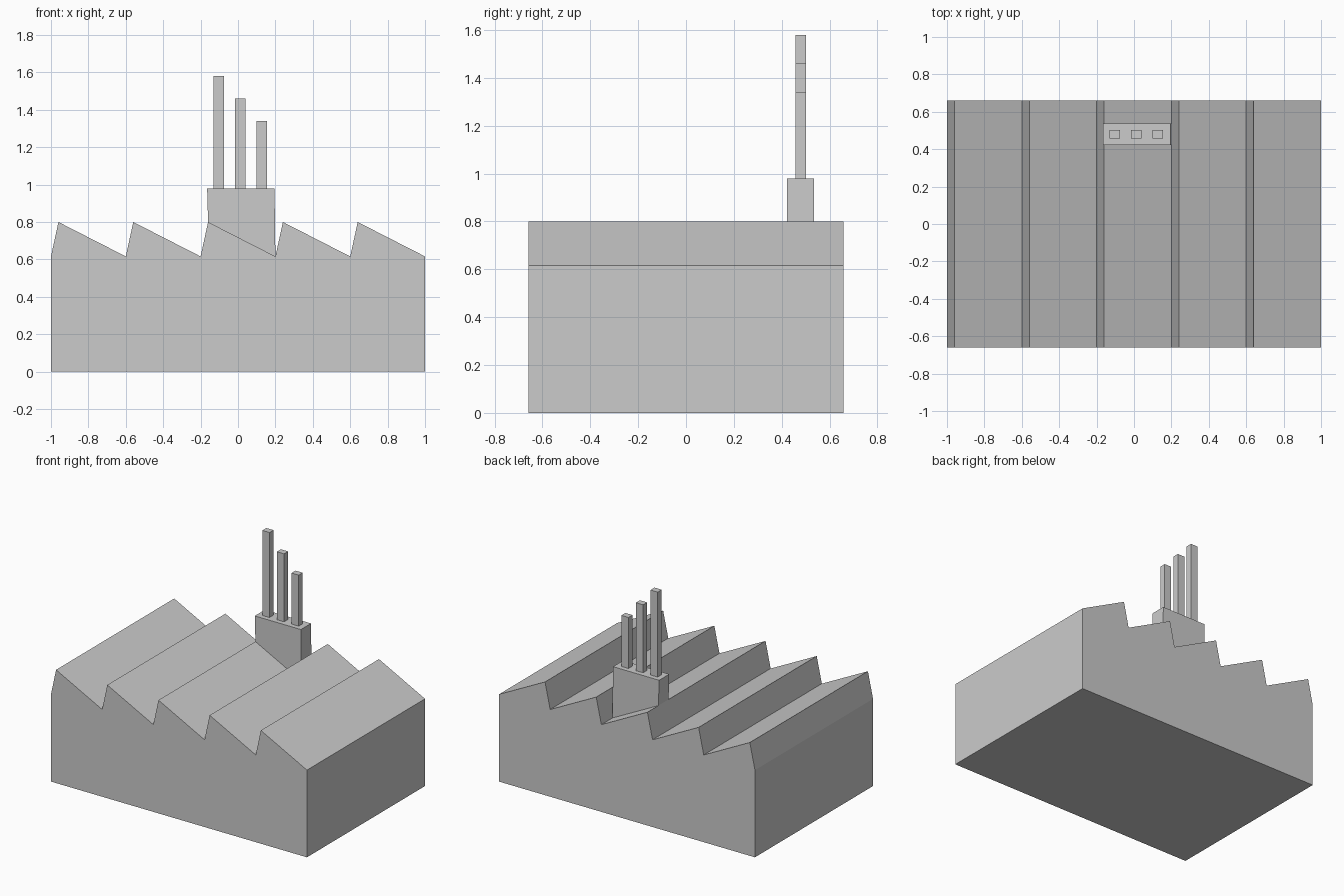
import bpy

if "Cube" in bpy.data.objects:
    bpy.data.objects.remove(bpy.data.objects["Cube"])


def extrude_profile(name, profile, y0, y1):
    """Closed prism from an XZ outline, extruded along y."""
    n = len(profile)
    verts = [(x, y, z) for y in (y0, y1) for x, z in profile]
    faces = [tuple(range(n)), tuple(range(2 * n - 1, n - 1, -1))]
    faces += [((i + 1) % n, i, i + n, (i + 1) % n + n) for i in range(n)]
    mesh = bpy.data.meshes.new(name)
    mesh.from_pydata(verts, [], faces)
    mesh.update()
    obj = bpy.data.objects.new(name, mesh)
    bpy.context.collection.objects.link(obj)
    return obj


VALLEY, PEAK = 0.616, 0.80
BAY, BAYS = 0.4, 5

# Factory hall with sawtooth roof (outline runs counter-clockwise seen from the front)
outline = [(-1, 0), (1, 0), (1, VALLEY)]
for i in reversed(range(BAYS)):
    left = -1 + i * BAY
    outline += [(left + 0.04, PEAK), (left, VALLEY)]
extrude_profile("factory_hall", outline, -0.659, 0.659)

# Chimney base resting on the slope of the middle bay
base = [(-0.16, PEAK), (0.2, VALLEY), (0.195, 0.98), (-0.165, 0.98)]
extrude_profile("chimney_base", base, 0.423, 0.536)

# Three square chimneys, stepping down to the right
for i in range(3):
    x, top = -0.102 + i * 0.114, 1.58 - i * 0.12
    h = 0.028
    stack = [(x - h, 0.98), (x + h, 0.98), (x + h, top), (x - h, top)]
    extrude_profile(f"chimney_{i + 1}", stack, 0.457, 0.502)
